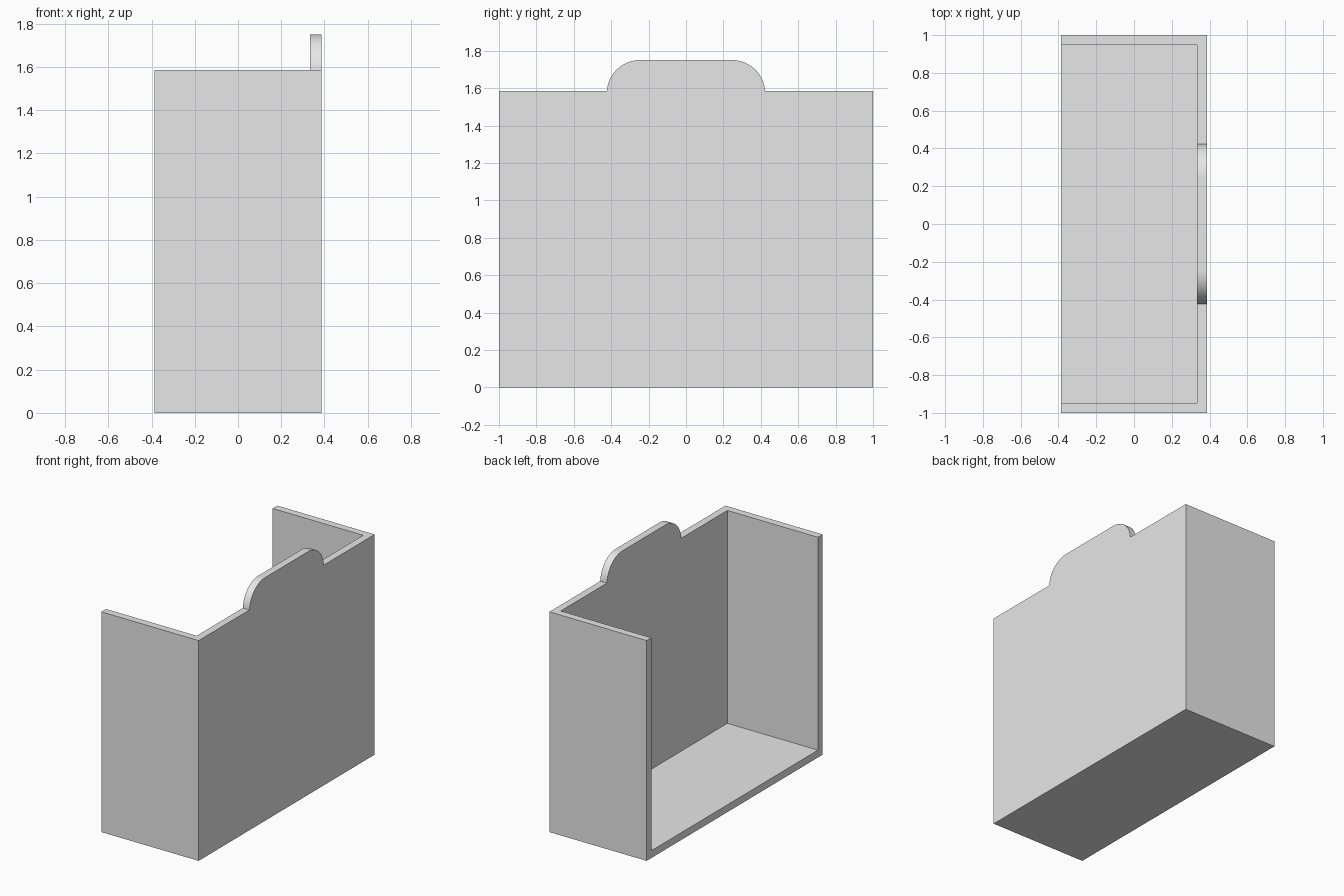
import bpy
import bmesh
from math import sin, cos, pi

if "Cube" in bpy.data.objects:
    bpy.data.objects.remove(bpy.data.objects["Cube"], do_unlink=True)

WALL = 0.053
HALF_X, HALF_Y = 0.387, 1.0
RIM, TOP = 1.585, 1.75
TAB_FLAT, TAB_RADIUS = 0.246, 0.177
STEPS = 24


def plain_material(name, colour):
    mat = bpy.data.materials.new(name)
    mat.use_nodes = True
    mat.diffuse_color = colour
    mat.node_tree.nodes["Principled BSDF"].inputs["Base Color"].default_value = colour
    return mat


def extrude_profile(name, half, x0, x1):
    """Mirror a half outline (y, z) and extrude it along x."""
    outline = half + [(-y, z) for y, z in reversed(half)]
    bm = bmesh.new()
    face = bm.faces.new([bm.verts.new((x0, y, z)) for y, z in outline])
    grown = bmesh.ops.extrude_face_region(bm, geom=[face])["geom"]
    verts = [g for g in grown if isinstance(g, bmesh.types.BMVert)]
    bmesh.ops.translate(bm, verts=verts, vec=(x1 - x0, 0, 0))
    bmesh.ops.recalc_face_normals(bm, faces=bm.faces)
    mesh = bpy.data.meshes.new(name)
    bm.to_mesh(mesh)
    bm.free()
    obj = bpy.data.objects.new(name, mesh)
    bpy.context.collection.objects.link(obj)
    return obj


# Body silhouette with the rounded tab on top
centre_z = TOP - TAB_RADIUS
arc = []
for i in range(STEPS + 1):
    a = 0.07 + (pi / 2 - 0.07) * i / STEPS
    arc.append((TAB_FLAT + TAB_RADIUS * cos(a), centre_z + TAB_RADIUS * sin(a)))
arc[0] = (arc[0][0], RIM)
body = extrude_profile("open_holder",
                       [(HALF_Y, 0), (HALF_Y, RIM)] + arc, -HALF_X, HALF_X)
body.data.materials.append(plain_material("plain grey", (0.8, 0.8, 0.8, 1)))

# T-shaped cutter clears the cavity and everything above the side walls
inner = HALF_Y - WALL
cutter = extrude_profile("cavity_cutter",
                         [(inner, WALL), (inner, RIM), (1.2, RIM), (1.2, 2)],
                         -1, HALF_X - WALL)
cutter.hide_render = True
cut = body.modifiers.new("cavity", 'BOOLEAN')
cut.operation = 'DIFFERENCE'
cut.solver = 'EXACT'
cut.object = cutter

bpy.ops.object.select_all(action='DESELECT')
body.select_set(True)
bpy.context.view_layer.objects.active = body
bpy.ops.object.modifier_apply(modifier=cut.name)
bpy.data.objects.remove(cutter, do_unlink=True)

# Smooth the tab curves, keep the corners crisp
bpy.ops.object.shade_smooth_by_angle(angle=0.5)
